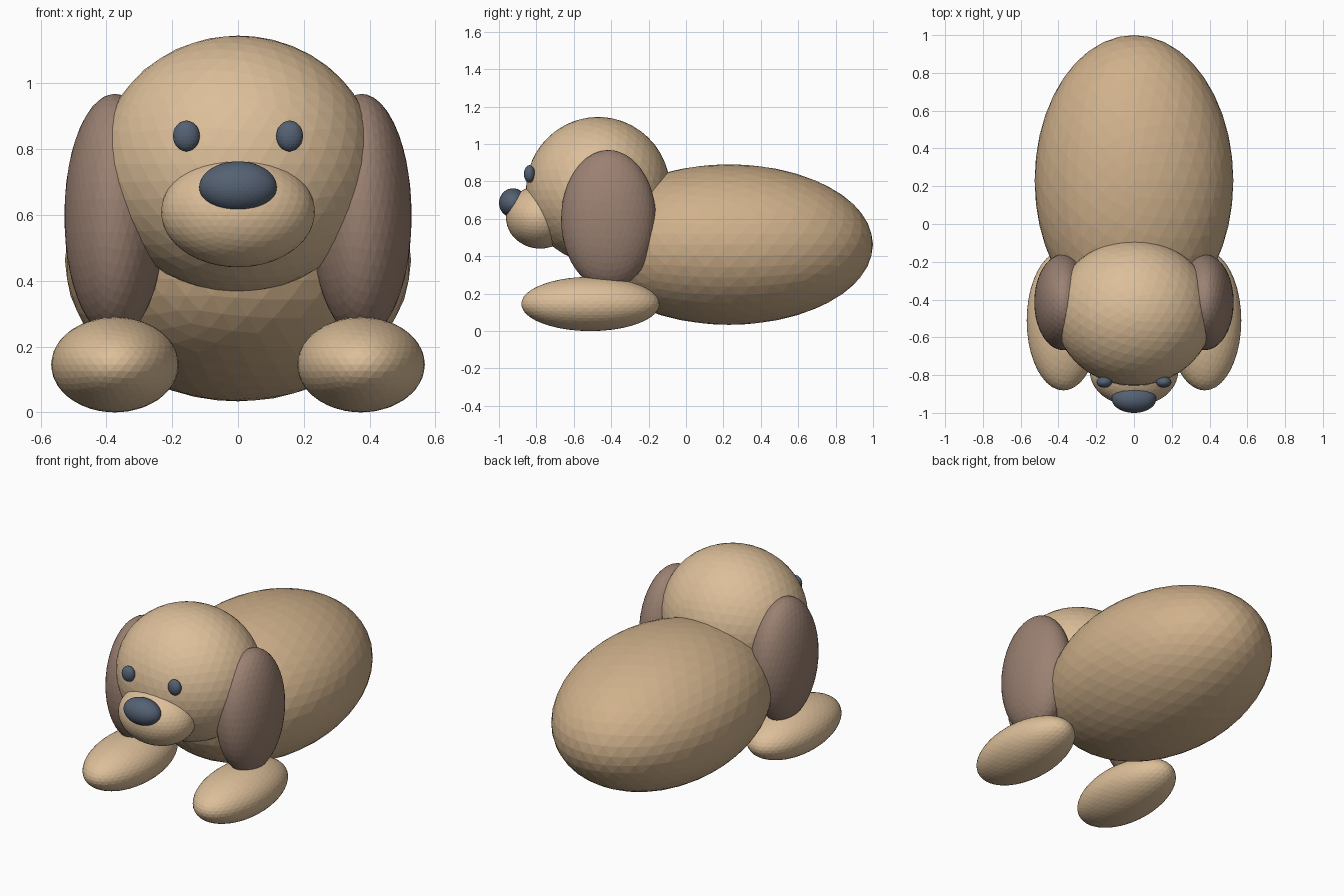
import bpy

if "Cube" in bpy.data.objects:
    bpy.data.objects.remove(bpy.data.objects["Cube"])


def colour(name, rgb):
    mat = bpy.data.materials.new(name)
    mat.diffuse_color = (*rgb, 1.0)
    mat.use_nodes = True
    mat.node_tree.nodes["Principled BSDF"].inputs["Base Color"].default_value = mat.diffuse_color
    return mat


FUR = colour("light_fur", (0.72, 0.52, 0.32))
COAT = colour("coat_fur", (0.63, 0.44, 0.26))
BROWN = colour("ear_brown", (0.33, 0.22, 0.17))
DARK = colour("dark_slate", (0.09, 0.12, 0.17))


def blob(name, centre, radii, mat, detail=4):
    """Flat-faced ellipsoid made from an icosphere."""
    bpy.ops.mesh.primitive_ico_sphere_add(subdivisions=detail, radius=1, location=centre)
    obj = bpy.context.object
    obj.name = name
    obj.scale = radii
    bpy.ops.object.transform_apply(location=False, rotation=False, scale=True)
    obj.data.materials.append(mat)
    return obj


def pair(name, centre, radii, mat, detail=4):
    """The same blob on both sides of x = 0."""
    x, y, z = centre
    for side, sign in (("left", 1), ("right", -1)):
        blob(f"{side}_{name}", (sign * x, y, z), radii, mat, detail)


# Body and head
blob("body", (0, 0.23, 0.4625), (0.526, 0.77, 0.429), COAT)
blob("head", (0, -0.47, 0.755), (0.42, 0.386, 0.39), FUR)

# Face
blob("muzzle", (0, -0.78, 0.609), (0.234, 0.183, 0.168), FUR)
blob("nose", (0, -0.925, 0.685), (0.118, 0.075, 0.078), DARK)
pair("eye", (0.157, -0.837, 0.84), (0.041, 0.03, 0.047), DARK, 3)

# Hanging ears and front paws
pair("ear", (0.375, -0.414, 0.597), (0.153, 0.254, 0.371), BROWN)
pair("front_paw", (0.374, -0.511, 0.145), (0.194, 0.37, 0.145), FUR)
